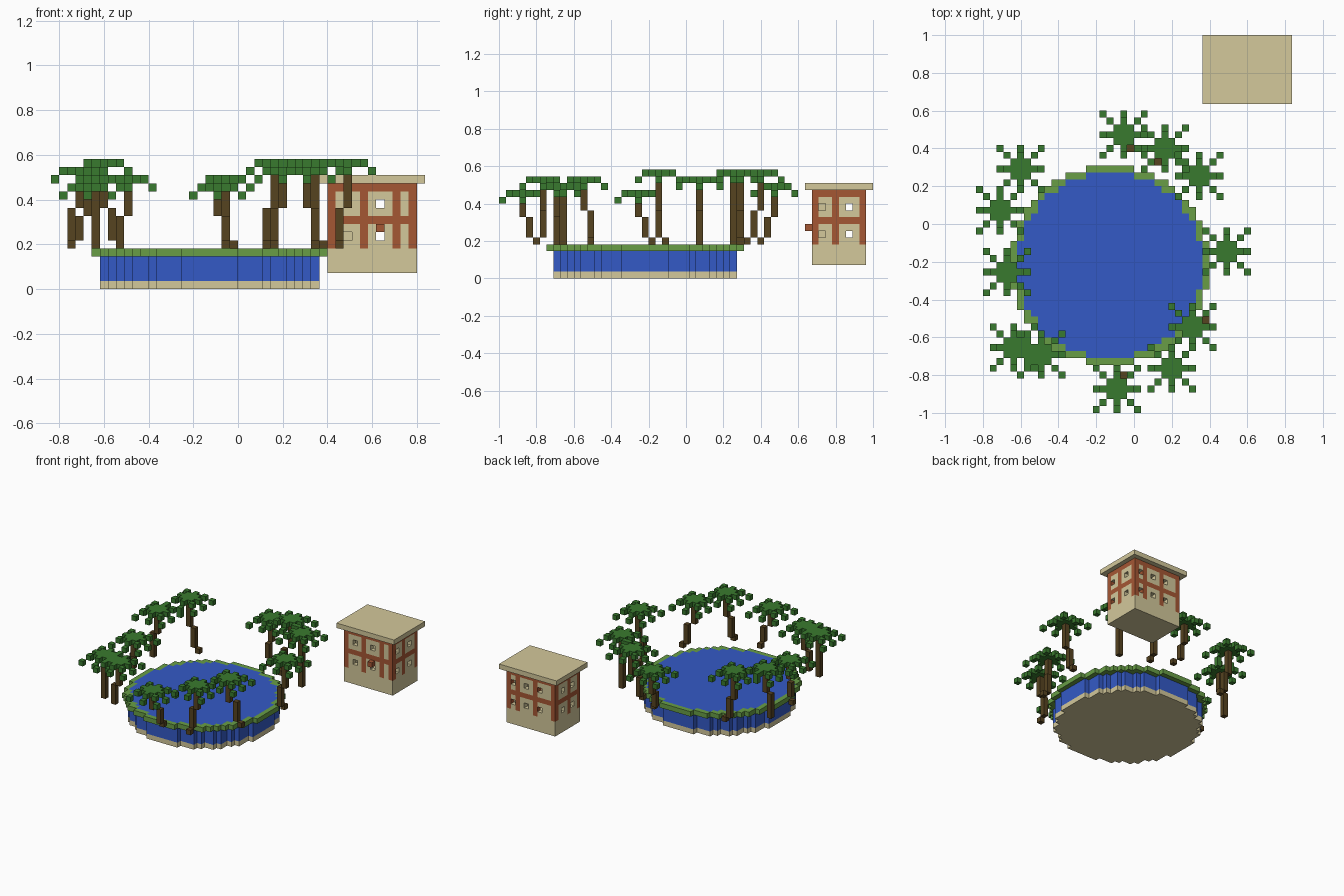
import bpy, bmesh
from mathutils import Vector

if "Cube" in bpy.data.objects:
    bpy.data.objects.remove(bpy.data.objects["Cube"], do_unlink=True)

V = 2 / 55  # edge of one block


def material(name, *rgb):
    lin = [((c / 255 + 0.055) / 1.055) ** 2.4 for c in rgb] + [1]
    m = bpy.data.materials.new(name)
    m.use_nodes = True
    m.diffuse_color = lin
    m.node_tree.nodes["Principled BSDF"].inputs["Base Color"].default_value = lin
    return m


sand = material("sand", 211, 200, 155)
water = material("water blue", 52, 90, 198)
grass = material("grass green", 104, 158, 70)
leaf = material("leaf green", 57, 122, 46)
bark = material("bark brown", 86, 67, 32)
brick = material("brick red", 165, 87, 52)

AXES = [Vector(a) for a in ((1, 0, 0), (0, 1, 0), (0, 0, 1))]


def build(name, cells, merge=True):
    """Skin of a set of blocks: {(i, j, row): material}."""
    mats = list(dict.fromkeys(cells.values()))
    bm = bmesh.new()
    for cell, mat in cells.items():
        centre = Vector((cell[0] + 0.5, cell[1], cell[2] + 0.5))
        for a in range(3):
            u, w = AXES[(a + 1) % 3] / 2, AXES[(a + 2) % 3] / 2
            for s in (1, -1):
                near = list(cell)
                near[a] += s
                if tuple(near) in cells:
                    continue
                p = centre + AXES[a] * s / 2
                ring = [p - u - w, p + u - w, p + u + w, p - u + w][::s]
                face = bm.faces.new([bm.verts.new(q * V) for q in ring])
                face.material_index = mats.index(mat)
    bmesh.ops.remove_doubles(bm, verts=bm.verts, dist=V / 100)
    if merge:
        bmesh.ops.dissolve_limit(bm, angle_limit=0.01, verts=bm.verts,
                                 edges=bm.edges, delimit={'MATERIAL'})
    me = bpy.data.meshes.new(name)
    bm.to_mesh(me)
    bm.free()
    for m in mats:
        me.materials.append(m)
    ob = bpy.data.objects.new(name, me)
    bpy.context.collection.objects.link(ob)


# Round pond: sand bed, water filled to the brim, grass rim around the top
def disc(r):
    n = int(r)
    return {(i - 4, j - 6) for i in range(-n, n + 1) for j in range(-n, n + 1)
            if i * i + j * j <= r * r}


pool, outer = disc(13.5), disc(14.5)
pond = {(i, j, k): water if k else sand for i, j in pool for k in range(5)}
pond.update({(i, j, 4): grass for i, j in outer - pool})
build("pond", pond)


# Palms: stepped leaning trunk and an eight-armed crown
def palm(n, x, y, top, foot, middle):
    trunk = {}
    for k in range(5, top):
        if k == 5:
            dx, dy = foot
        elif k < 5 + (top - 5) / 2:
            dx, dy = middle
        else:
            dx, dy = 0, 0
        trunk[(x + dx, y + dy, k)] = bark
    build(f"palm_trunk_{n}", trunk)

    crown = {}
    for i in range(-3, 4):
        for j in range(-3, 4):
            a, b = abs(i), abs(j)
            if a == b or a * b == 0:
                # arm tips hang one block lower
                crown[(x + i, y + j, top - (max(a, b) == 3))] = leaf
    build(f"palm_crown_{n}", crown, merge=False)


# block position, crown row, offsets of the trunk's foot and middle
palms = [(-2, 13, 13, (1, -2), (0, -1)), (4, 11, 15, (-1, -2), (-1, -1)),
         (9, 7, 15, (0, 0), (0, 0)), (-17, 8, 15, (2, 0), (1, 0)),
         (-20, 2, 14, (-1, 0), (-1, 0)), (-19, -7, 12, (-2, 2), (-1, 1)),
         (-18, -18, 13, (0, 0), (0, 0)), (-14, -19, 13, (-1, 0), (-1, 0)),
         (-3, -24, 12, (1, 2), (1, 1)), (5, -21, 14, (-1, -1), (-1, 0)),
         (8, -15, 14, (2, 1), (1, 1)), (13, -4, 15, (-1, 1), (-1, 0))]
for n, p in enumerate(palms, 1):
    palm(n, *p)

# House: hollow two-storey box with sand panels and open windows
X0, Y0, NX, NY = 11, 19, 11, 8
windows = {"front": (2, 6), "back": (3, 6, 9), "right": (2, 5), "left": (1, 5)}
long_panels, short_panels = (1, 2, 3, 5, 6, 7, 9), (1, 2, 4, 5, 6)
panels = {"front": long_panels, "back": long_panels,
          "right": short_panels, "left": short_panels}

house = {}
for i in range(NX):
    for j in range(NY):
        for k in range(2, 13):
            sides = [(w, c) for w, c, hit in (
                ("front", i, j == 0), ("back", i, j == NY - 1),
                ("left", j, i == NX - 1), ("right", j, i == 0)) if hit]
            if k == 2:
                house[(X0 + i, Y0 + j, k)] = sand
            elif sides:
                wall, col = sides[0]
                if len(sides) == 1 and k in (6, 10) and col in windows[wall]:
                    continue
                panel = len(sides) == 1 and col in panels[wall] and k not in (8, 12)
                house[(X0 + i, Y0 + j, k)] = sand if k < 5 or panel else brick
build("house_walls", house)
build("house_roof", {(X0 + i, Y0 + j, 13): sand
                     for i in range(-1, NX + 1) for j in range(-1, NY + 1)})
build("door_canopy", {(X0 + 6, Y0 - 1, 7): brick})
